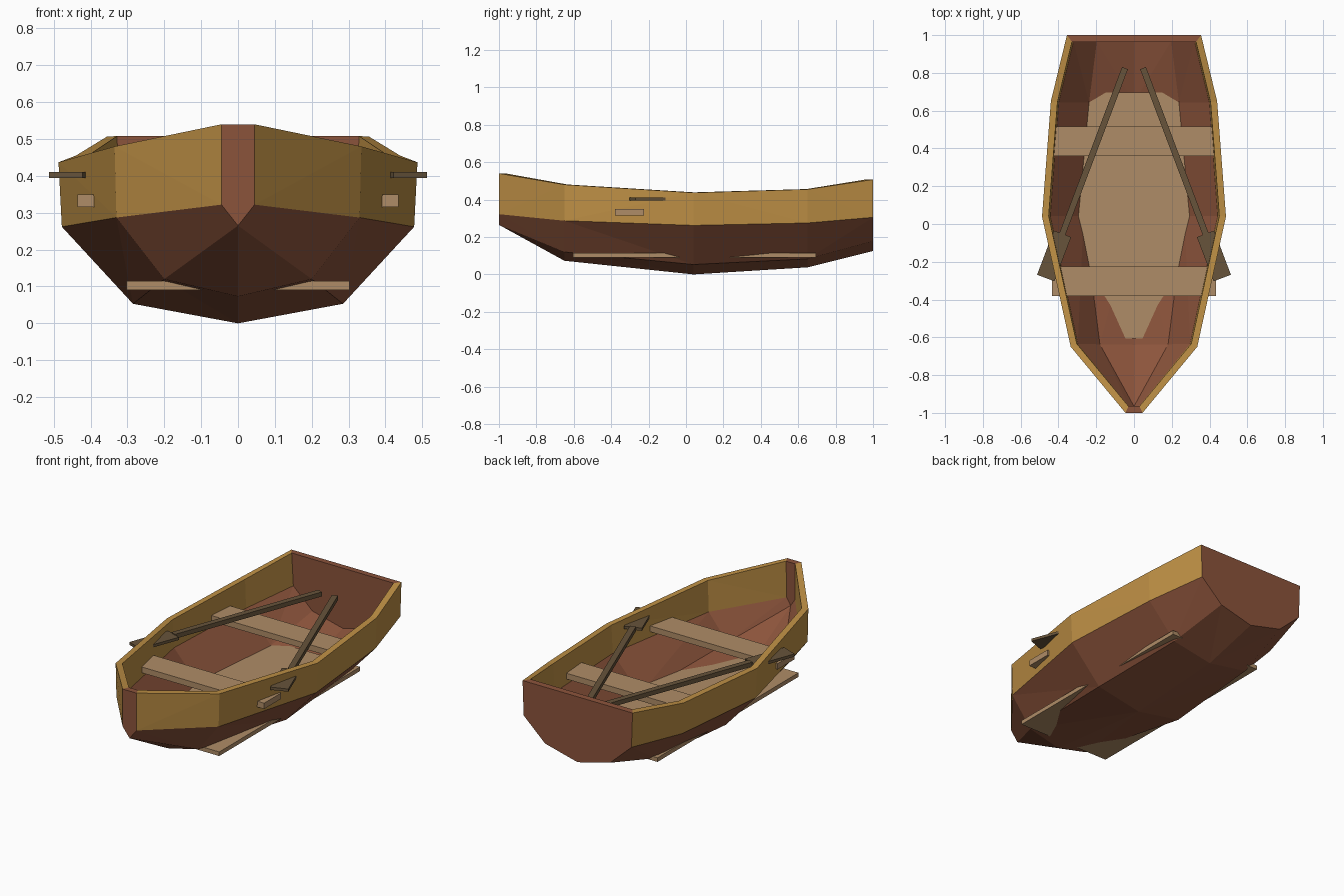
import bpy, bmesh
from mathutils import Vector

cube = bpy.data.objects.get("Cube")
if cube:
    bpy.data.objects.remove(cube, do_unlink=True)


def material(name, rgb):
    m = bpy.data.materials.new(name)
    m.use_nodes = True
    m.diffuse_color = (*rgb, 1)
    bsdf = m.node_tree.nodes["Principled BSDF"]
    bsdf.inputs["Base Color"].default_value = (*rgb, 1)
    bsdf.inputs["Roughness"].default_value = 0.8
    return m


brown = material("hull brown", (0.26, 0.088, 0.044))
gold = material("golden wood", (0.52, 0.28, 0.06))
plank = material("pale plank", (0.43, 0.265, 0.135))
oar_wood = material("dark oar wood", (0.135, 0.088, 0.043))


def box(name, size, centre, mat, angle=0):
    bpy.ops.mesh.primitive_cube_add(size=1, location=centre, rotation=(0, 0, angle))
    ob = bpy.context.object
    ob.name = name
    ob.scale = size
    ob.data.materials.append(mat)
    return ob


# Hull stations: y, then (half width, height) of sheer, strake edge, chine and keel
stations = [
    (-1.0, (0.045, 0.54), (0.045, 0.322), (0, 0.265), (0, 0.265)),
    (-0.65, (0.335, 0.48), (0.33, 0.287), (0.2, 0.12), (0, 0.073)),
    (0.04, (0.487, 0.437), (0.478, 0.262), (0.285, 0.053), (0, 0)),
    (0.65, (0.44, 0.455), (0.433, 0.275), (0.255, 0.083), (0, 0.038)),
    (1.0, (0.355, 0.507), (0.348, 0.305), (0.21, 0.178), (0, 0.125)),
]

# Hull shell: gold upper strakes, brown bottom, transom and stem
bm = bmesh.new()
rings = []
for y, *half in stations:
    points = [(x, z) for x, z in half] + [(-x, z) for x, z in half[-2::-1]]
    rings.append([bm.verts.new((x, y, z)) for x, z in points])
for a, b in zip(rings, rings[1:]):
    for i in range(len(a) - 1):
        face = bm.faces.new((a[i], a[i + 1], b[i + 1], b[i]))
        face.material_index = 1 if i in (0, len(a) - 2) else 0
bm.faces.new(rings[0])
bm.faces.new(rings[-1])
bmesh.ops.remove_doubles(bm, verts=bm.verts, dist=0.001)
bmesh.ops.recalc_face_normals(bm, faces=bm.faces)
bm.normal_update()
lowest = min(bm.faces, key=lambda f: f.calc_center_median().z)
if lowest.normal.z > 0:
    bmesh.ops.reverse_faces(bm, faces=bm.faces)
quads = [f for f in bm.faces if len(f.verts) == 4]
bmesh.ops.triangulate(bm, faces=quads, quad_method="SHORT_EDGE")
mesh = bpy.data.meshes.new("hull")
bm.to_mesh(mesh)
bm.free()
hull = bpy.data.objects.new("hull", mesh)
bpy.context.collection.objects.link(hull)
mesh.materials.append(brown)
mesh.materials.append(gold)
shell = hull.modifiers.new("thickness", "SOLIDIFY")
shell.thickness = 0.035
shell.offset = -1
shell.use_even_offset = True

# Floor boards and the two benches
box("floor_boards", (0.605, 1.3, 0.024), (0, 0.045, 0.103), plank)
for name, y in (("front_bench", -0.302), ("rear_bench", 0.437)):
    box(name, (0.87, 0.156, 0.034), (0, y, 0.332), plank)

# Oars, mirrored left and right
for name, side in (("left", 1), ("right", -1)):
    handle = Vector((side * 0.048, 0.825, 0.402))
    neck = Vector((side * 0.38, -0.055, 0.402))
    direction = neck - handle
    angle = side * Vector((0, 1)).angle(Vector((0.332, 0.88)))
    box(name + "_oar_shaft", (0.033, direction.length, 0.026),
        (handle + neck) / 2, oar_wood, angle)
    box(name + "_oar_blade", (0.098, 0.25, 0.016),
        neck + direction.normalized() * 0.122, oar_wood, angle)
